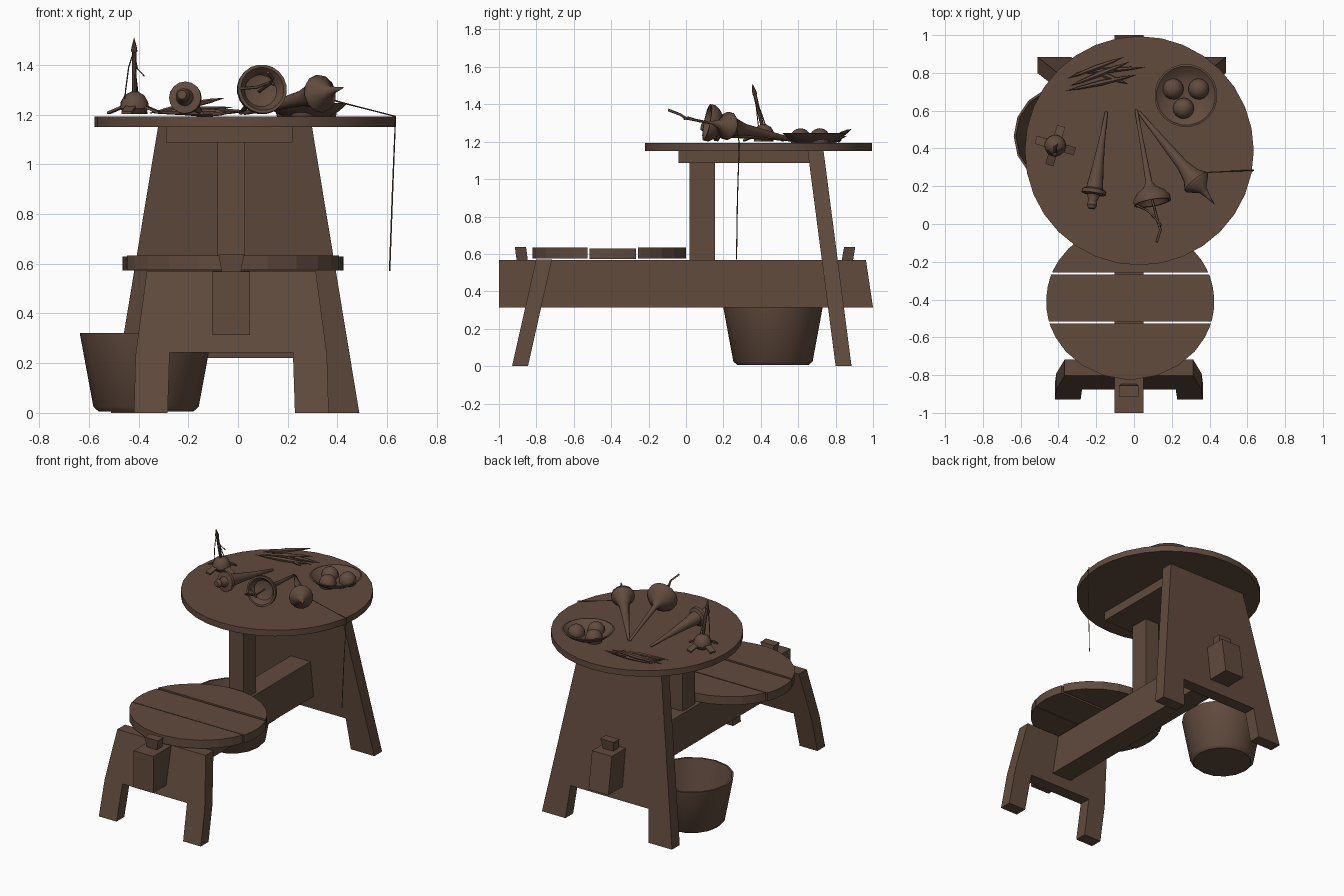
import bpy, bmesh, math
from mathutils import Vector

if "Cube" in bpy.data.objects:
    bpy.data.objects.remove(bpy.data.objects["Cube"])

wood = bpy.data.materials.new("dark_brown_wood")
wood.diffuse_color = (0.12, 0.07, 0.048, 1)
wood.use_nodes = True
wood.node_tree.nodes["Principled BSDF"].inputs["Base Color"].default_value = wood.diffuse_color


def finish(name, bm, smooth=False):
    bmesh.ops.recalc_face_normals(bm, faces=bm.faces)
    me = bpy.data.meshes.new(name)
    bm.to_mesh(me)
    bm.free()
    me.materials.append(wood)
    ob = bpy.data.objects.new(name, me)
    bpy.context.collection.objects.link(ob)
    if smooth:
        bpy.ops.object.select_all(action='DESELECT')
        ob.select_set(True)
        bpy.context.view_layer.objects.active = ob
        bpy.ops.object.shade_smooth_by_angle(angle=math.radians(40))
    return ob


def prism(name, pts, d):
    """Extrude a planar outline along the vector d."""
    bm = bmesh.new()
    a = [bm.verts.new(p) for p in pts]
    b = [bm.verts.new(Vector(p) + Vector(d)) for p in pts]
    bm.faces.new(a)
    bm.faces.new(b[::-1])
    for i in range(len(a)):
        j = (i + 1) % len(a)
        bm.faces.new((a[i], a[j], b[j], b[i]))
    return finish(name, bm)


def box(name, x0, x1, y0, y1, z0, z1):
    return prism(name, [(x0, y0, z0), (x1, y0, z0), (x1, y1, z0), (x0, y1, z0)], (0, 0, z1 - z0))


def lathe(name, profile, origin, target, sides=16, smooth=True):
    """Revolve (radius, distance) pairs around the line origin -> target."""
    o = Vector(origin)
    axis = (Vector(target) - o).normalized()
    u = axis.orthogonal().normalized()
    v = axis.cross(u)
    bm = bmesh.new()
    rings = []
    for r, s in profile:
        if r == 0:
            rings.append([bm.verts.new(o + axis * s)])
        else:
            rings.append([bm.verts.new(o + axis * s + (u * math.cos(t) + v * math.sin(t)) * r)
                          for t in (2 * math.pi * i / sides for i in range(sides))])
    for a, b in zip(rings, rings[1:]):
        for i in range(sides):
            q = [a[i % len(a)], a[(i + 1) % len(a)], b[(i + 1) % len(b)], b[i % len(b)]]
            bm.faces.new(list(dict.fromkeys(q)))
    return finish(name, bm, smooth)


def cord(name, pts, r):
    cu = bpy.data.curves.new(name, 'CURVE')
    cu.dimensions = '3D'
    cu.bevel_depth = r
    cu.bevel_resolution = 0
    cu.use_fill_caps = True
    sp = cu.splines.new('POLY')
    sp.points.add(len(pts) - 1)
    for p, c in zip(sp.points, pts):
        p.co = (*c, 1)
    cu.materials.append(wood)
    bpy.context.collection.objects.link(bpy.data.objects.new(name, cu))


def leg_board(name, cx, half, y0, slope, thick):
    """Splayed board; half is one side of the outline as (x, z)."""
    out = half + [(-x, z) for x, z in half[::-1]]
    prism(name, [(cx + x, y0 + slope * z, z) for x, z in out], (0, thick, 0))


# Trestle frame
C = -0.027
leg_board("back_leg_board", -0.012, [(0.31, 1.15), (0.5, 0), (0.32, 0), (0.3, 0.22)], 0.80, -0.13, 0.085)
leg_board("front_leg_board", C, [(0.34, 0.57), (0.385, 0.235), (0.392, 0), (0.256, 0), (0.248, 0.243)],
          -0.93, 0.225, 0.085)
prism("beam", [(C - .076, -1, .313), (C - .076, 1, .313), (C - .076, .962, .568), (C - .076, -1, .568)],
      (.152, 0, 0))
for label, y, k in (("front_wedge", -0.905, -0.01), ("back_wedge", 0.832, 0.013)):
    prism(label, [(C - .037, y, .56), (C + .037, y, .56), (C + .052, y + k, .637), (C - .052, y + k, .637)],
          (0, .06, 0))
box("post", C - .055, C + .055, .02, .155, .568, 1.09)
box("table_support", -.29, .22, -.04, .70, 1.087, 1.152)

# Table top
lathe("table_top", [(0, 0), (.606, 0), (.606, .042), (0, .042)], (.028, .388, 1.15), (.028, .388, 2), 32)


# Round seat of three planks
def seat_plank(name, y0, y1, z):
    n = 6
    ys = [y0 + (y1 - y0) * (1 - math.cos(math.pi * i / n)) / 2 for i in range(n + 1)]
    w = [.445 * math.sqrt(max(0, 1 - ((y + .41) / .413) ** 2)) for y in ys]
    right = [(-.02 + max(a, .02), y, z) for a, y in zip(w, ys)]
    left = [(-.02 - max(a, .02), y, z) for a, y in zip(w, ys)]
    prism(name, right + left[::-1], (0, 0, .058))


seat_plank("seat_front_plank", -.822, -.527, .576)
seat_plank("seat_middle_plank", -.517, -.268, .572)
seat_plank("seat_back_plank", -.257, .0, .576)

# Bucket
lathe("bucket", [(0, .005), (.19, .005), (.212, .025), (.267, .322), (.255, .322), (.2, .04), (0, .04)],
      (-.37, .465, 0), (-.37, .465, 1), 16)

# Bowl with three balls
lathe("bowl", [(0, 0), (.09, 0), (.135, .025), (.167, .055), (.157, .057), (.125, .032), (.085, .014), (0, .014)],
      (.275, .68, 1.19), (.275, .68, 2), 20)
for i, (x, y) in enumerate(((.207, .715), (.343, .715), (.262, .612))):
    arc = [(.056 * math.sin(math.pi * k / 8) if 0 < k < 8 else 0, .056 * (1 - math.cos(math.pi * k / 8)))
           for k in range(9)]
    lathe("ball_%d" % i, arc, (x, y, 1.16 + .0), (x, y, 2), 14)

# Slender leaves
leaves = [((-.36, .705, 1.21), (.015, .79, 1.21)), ((-.355, .77, 1.205), (-.05, .885, 1.268)),
          ((-.31, .80, 1.205), (.055, .83, 1.215)), ((-.34, .73, 1.205), (-.02, .86, 1.23)),
          ((-.24, .82, 1.205), (-.03, .74, 1.205))]
for i, (a, b) in enumerate(leaves):
    L = (Vector(b) - Vector(a)).length
    lathe("leaf_%d" % i, [(0, 0), (.009, .2 * L), (.015, .5 * L), (.009, .8 * L), (0, L)], a, b, 6)

# Flanged spindle on the left
lathe("left_spindle", [(0, 0), (.008, .01), (.016, .15), (.03, .3), (.045, .42), (.065, .43), (.065, .45),
                       (.035, .455), (.022, .49), (.028, .51), (.018, .53), (0, .53)],
      (-.145, .6, 1.205), (-.225, .085, 1.28))
# Cupped spindle in the middle with its bent pin
lathe("cup_spindle", [(0, 0), (.008, .01), (.012, .2), (.018, .4), (.035, .43), (.075, .455), (.1, .49), (.1, .515),
                      (.088, .515), (.065, .475), (0, .455)], (.01, .61, 1.205), (.095, .13, 1.3), 20)
cord("cup_pin", [(.085, .17, 1.293), (.13, 0, 1.325), (.14, -.03, 1.345), (.12, -.095, 1.37)], .007)
cord("cup_cross_pin", [(.01, .1, 1.305), (.075, .07, 1.31), (.13, .01, 1.33), (.145, -.01, 1.32)], .006)
# Pointed spindle on the right
lathe("right_spindle", [(0, 0), (.008, .01), (.02, .2), (.032, .38), (.05, .45), (.077, .49), (.075, .505),
                        (.025, .55), (.01, .6), (0, .655)], (.02, .6, 1.205), (.43, .1, 1.31), 12)
# Thread hanging over the table edge
cord("thread", [(.37, .272, 1.262), (.43, .275, 1.245), (.634, .285, 1.193), (.622, .275, .9), (.61, .27, .57)], .003)

# Small winder: domed body, four feet, tall pointed stem and loose strands
P = Vector((-.417, .415, 1.19))
lathe("winder_body", [(0, .012), (.04, .012), (.058, .035), (.056, .06), (.04, .088), (.015, .102), (0, .104)],
      P, P + Vector((0, 0, 1)), 14)
for i in range(4):
    a = math.radians(-17 + 90 * i)
    d = Vector((math.cos(a), math.sin(a), 0))
    s = Vector((-d.y, d.x, 0)) * .022
    e = P + d * .04 + Vector((0, 0, .04))
    f = P + d * .108 + Vector((0, 0, .012))
    prism("winder_foot_%d" % i, [e - s, e + s, f + s, f - s], (0, 0, .01))
tip = Vector((-.418, .355, 1.51))
lathe("winder_stem", [(.01, 0), (.009, .18), (.013, .185), (.011, .2), (0, .244)],
      P + Vector((0, -.005, .085)), tip, 8)
cord("winder_strand_left", [(-.418, .36, 1.46), (-.44, .375, 1.39), (-.452, .385, 1.30), (-.455, .39, 1.26)], .003)
cord("winder_strand_right", [(-.418, .36, 1.45), (-.405, .385, 1.385), (-.377, .40, 1.355)], .003)
cord("winder_strand_back", [(-.418, .36, 1.46), (-.412, .40, 1.36), (-.40, .435, 1.26)], .003)
